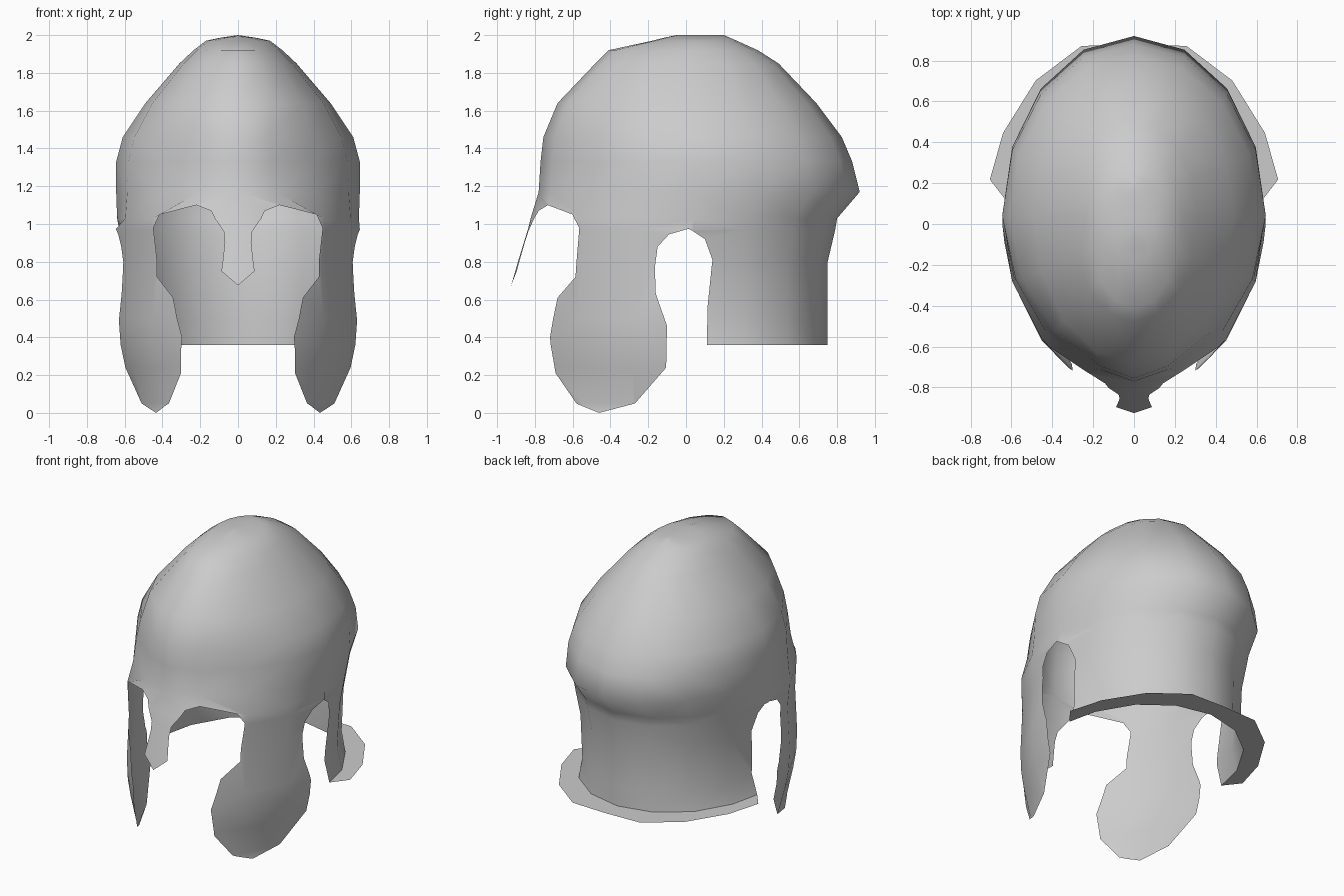
import bpy, bmesh, math

if "Cube" in bpy.data.objects:
    bpy.data.objects.remove(bpy.data.objects["Cube"])

YC = 0.04  # y of the widest section

# Section table: z, front y, back y, half-width (front part), half-width (back part)
ROWS = [
    (2.00, -.05, .20, .00, .00), (1.985, -.12, .235, .10, .10),
    (1.97, -.18, .27, .17, .17),
    (1.92, -.41, .38, .235, .235), (1.85, -.48, .49, .31, .31),
    (1.64, -.68, .69, .49, .49), (1.46, -.755, .825, .61, .61),
    (1.33, -.77, .88, .645, .645), (1.17, -.78, .92, .645, .645),
    (1.03, -.80, .80, .645, .64), (0.97, -.80, .79, .645, .63),
    (0.80, -.81, .75, .625, .605), (0.50, -.82, .75, .64, .585),
    (0.36, -.82, .75, .63, .625), (0.24, -.81, .75, .605, .60),
    (0.05, -.79, .75, .55, .55), (0.00, -.80, .75, .54, .54),
]
COLS = [math.pi * i / 8 for i in range(1, 8)]


def section(z):
    z = min(2.0, max(0.0, z))
    for a, b in zip(ROWS, ROWS[1:]):
        if z >= b[0]:
            k = (a[0] - z) / (a[0] - b[0])
            return [p + (q - p) * k for p, q in zip(a, b)][1:]
    return ROWS[-1][1:]


def clamp(v):
    return max(0.0, min(1.0, v))


def place(t, z):
    """Map sheet position (angle from the front, height) to the helmet."""
    yf, yb, wf, wb = section(z)
    s, c = max(0.0, math.sin(t)), math.cos(t)
    if s < 1e-5:
        s = 0.0
    if c > 0:
        push = 0.25 * max(0.0, 1.12 - z) * clamp((0.4 - t) / 0.25)
        # forehead is hollowed below the brow fold
        e = 1 + 0.35 * clamp((z - 1.05) / 0.2) * clamp((1.64 - z) / 0.16)
        return (wf * s ** e, YC - (YC - yf) * c - push, z)
    return (wb * s, YC - (yb - YC) * c, z)


def from_side(y, z):
    yf, yb = section(z)[:2]
    c = (YC - y) / ((YC - yf) if y < YC else (yb - YC))
    return (math.acos(max(-1, min(1, c))), z)


def from_front(x, z):
    return (math.asin(min(1, x / section(z)[2])), z)


def finish(bm, name):
    bmesh.ops.recalc_face_normals(bm, faces=bm.faces)
    for f in bm.faces:
        f.smooth = True
    me = bpy.data.meshes.new(name)
    bm.to_mesh(me)
    bm.free()
    ob = bpy.data.objects.new(name, me)
    bpy.context.collection.objects.link(ob)
    m = ob.modifiers.new("Mirror", 'MIRROR')
    m.use_clip = True
    m.merge_threshold = 0.001
    return ob


# Rear edge of the neck guard, ear opening and cheek piece (read from the side)
side_pts = [
    (.11, .36), (.115, .57), (.14, .81), (.10, .92), (.015, .975), (-.09, .945),
    (-.15, .88), (-.165, .77), (-.16, .63), (-.10, .46), (-.105, .24), (-.27, .05),
    (-.46, .0), (-.58, .05), (-.69, .21), (-.72, .40), (-.68, .61), (-.585, .72),
    (-.565, .98), (-.60, 1.05),
]
# Brow and nose guard (read from the front)
front_pts = [(.24, 1.10), (.15, 1.07), (.075, .96), (.07, .90), (.088, .75)]

# Helmet shell: flat half sheet, cut into a grid, then wrapped
bm = bmesh.new()
outline = [(math.pi, .36)]
outline += [from_side(*p) for p in side_pts]
outline += [from_front(*p) for p in front_pts] + [(0, .675)]
a, b = bm.verts.new((0, 0, 1.17)), bm.verts.new((math.pi, 0, 1.17))
bm.faces.new([a, b, bm.verts.new((math.pi, 0, 2)), bm.verts.new((0, 0, 2))])
skirt = bm.faces.new([a, b] + [bm.verts.new((t, 0, z)) for t, z in outline])
bm.normal_update()
bmesh.ops.triangulate(bm, faces=[skirt])


def cut(co, no):
    bmesh.ops.bisect_plane(bm, geom=bm.verts[:] + bm.edges[:] + bm.faces[:],
                           dist=1e-5, plane_co=co, plane_no=no)


for t in COLS:
    cut((t, 0, 0), (1, 0, 0))
for row in ROWS[1:-1]:
    cut((0, 0, row[0]), (0, 0, 1))


def on_grid(e):
    p, q = e.verts[0].co, e.verts[1].co
    return (any(abs(p.x - t) < 1e-4 and abs(q.x - t) < 1e-4 for t in COLS) or
            any(abs(p.z - r[0]) < 1e-4 and abs(q.z - r[0]) < 1e-4 for r in ROWS))


# Clear leftover diagonals so the sheet is a clean grid
bmesh.ops.dissolve_edges(bm, edges=[e for e in bm.edges if not e.is_boundary
                                    and not on_grid(e)], use_verts=False)
bmesh.ops.dissolve_verts(bm, verts=[v for v in bm.verts if not v.is_boundary
                                    and len(v.link_edges) == 2])
for v in bm.verts:
    v.co = place(v.co.x, v.co.z)
finish(bm, "helmet_shell")

# Flat ledge round the bottom of the neck guard, on the same columns
bm = bmesh.new()
first = from_side(.11, .36)[0]
pairs = []
for t in [first] + [c for c in COLS if c > first] + [math.pi]:
    u = (math.pi - t) * 1.37 / (math.pi - first)
    inner = bm.verts.new(place(t, .36))
    outer = bm.verts.new((.72 * math.sin(u), min(.88, YC + .89 * math.cos(u)), .36))
    pairs.append((inner, outer))
for (a, b), (c, d) in zip(pairs, pairs[1:]):
    bm.faces.new((a, b, d, c))
finish(bm, "neck_ledge")
